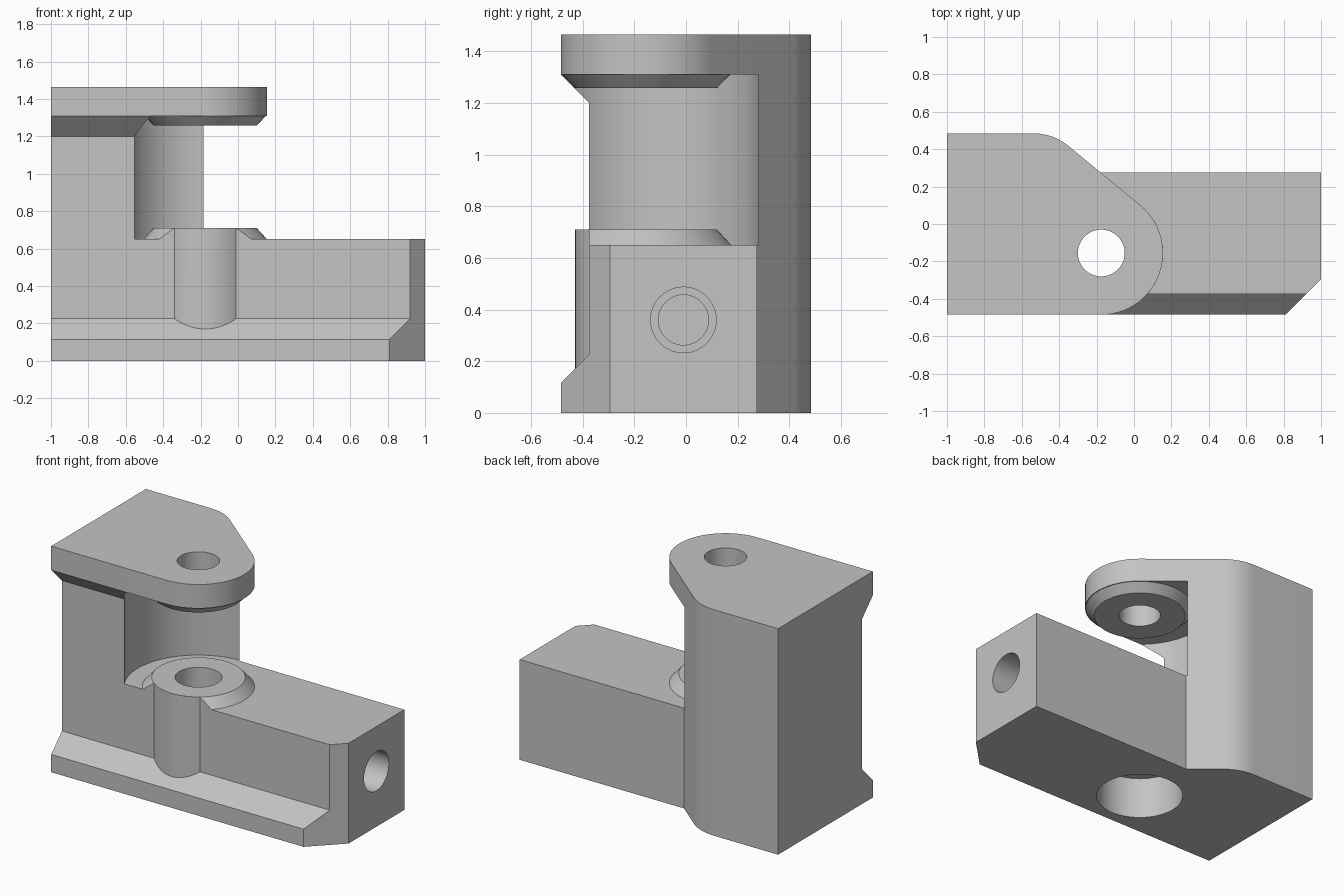
import bpy
import bmesh
from math import sin, cos, pi, radians
from mathutils import Matrix

cube = bpy.data.objects.get("Cube")
if cube:
    bpy.data.objects.remove(cube, do_unlink=True)

grey = bpy.data.materials.new("plain grey")
grey.use_nodes = True
grey.diffuse_color = (0.55, 0.55, 0.55, 1)
grey.node_tree.nodes["Principled BSDF"].inputs["Base Color"].default_value = grey.diffuse_color

FRONT, BACK = -0.485, 0.485
PIN = (-0.175, -0.155)      # axis shared by the bosses and bores
LUG = 0.33                  # radius of the rounded lug


def finish(name, bm):
    bmesh.ops.recalc_face_normals(bm, faces=bm.faces)
    mesh = bpy.data.meshes.new(name)
    bm.to_mesh(mesh)
    bm.free()
    mesh.materials.append(grey)
    obj = bpy.data.objects.new(name, mesh)
    bpy.context.collection.objects.link(obj)
    return obj


def prism(name, points, low, high, along_x=False):
    """Extrude an outline along z, or a y-z section along x."""
    bm = bmesh.new()
    place = (lambda a, b: (low, a, b)) if along_x else (lambda a, b: (a, b, low))
    face = bm.faces.new([bm.verts.new(place(a, b)) for a, b in points])
    out = bmesh.ops.extrude_face_region(bm, geom=[face])
    shift = (high - low, 0, 0) if along_x else (0, 0, high - low)
    bmesh.ops.translate(bm, verts=[v for v in out["geom"] if isinstance(v, bmesh.types.BMVert)], vec=shift)
    return finish(name, bm)


def lathe(name, profile, matrix=None, steps=72):
    """Solid of revolution from (radius, height) pairs, on the pin axis by default."""
    bm = bmesh.new()
    rings = [[bm.verts.new((r * cos(2 * pi * i / steps), r * sin(2 * pi * i / steps), z))
              for i in range(steps)] for r, z in profile]
    for a, b in zip(rings, rings[1:]):
        for i in range(steps):
            j = (i + 1) % steps
            bm.faces.new((a[i], a[j], b[j], b[i]))
    bm.faces.new(rings[0])
    bm.faces.new(rings[-1])
    bm.transform(matrix or Matrix.Translation((*PIN, 0)))
    return finish(name, bm)


def combine(target, tool, operation):
    tool.hide_render = True
    mod = target.modifiers.new("join", 'BOOLEAN')
    mod.operation, mod.solver, mod.object = operation, 'EXACT', tool
    bpy.context.view_layer.objects.active = target
    bpy.ops.object.modifier_apply(modifier=mod.name)
    bpy.data.objects.remove(tool, do_unlink=True)


def arc(center, radius, start, end, steps):
    return [(center[0] + radius * cos(start + (end - start) * i / steps),
             center[1] + radius * sin(start + (end - start) * i / steps)) for i in range(steps + 1)]


# Column outline: rounded lug, slanted flank and filleted back corner
slant = radians(50.5)
fillet = 0.3
fillet_y = BACK - fillet
flank = PIN[0] * cos(slant) + PIN[1] * sin(slant) + LUG
fillet_x = (flank - fillet - fillet_y * sin(slant)) / cos(slant)
outline = [(-1, FRONT)]
outline += arc(PIN, LUG, -pi / 2, slant, 32)
outline += arc((fillet_x, fillet_y), fillet, slant, pi / 2, 12)
outline += [(-1, BACK)]
body = prism("bracket_body", outline, 0, 1.465)

# Round gap between the arm and the lug
combine(body, lathe("gap_cutter", [(0.437, 0.65), (0.437, 1.31)]), 'DIFFERENCE')

# Lower arm with a chamfered front corner
arm = [(-1, FRONT), (0.81, FRONT), (1, -0.295), (1, 0.275), (-1, 0.275)]
combine(body, prism("arm", arm, 0, 0.65), 'UNION')

# Raised conical pad on the arm
combine(body, lathe("lower_pad", [(0.33, 0.6), (0.33, 0.65), (0.275, 0.71)]), 'UNION')

# Recessed front face with sloped ends
recess = [(-0.375, 0.225), (-0.6, 0), (-0.6, 1.425), (-0.375, 1.2)]
combine(body, prism("recess_cutter", recess, -1.2, 1.2, along_x=True), 'DIFFERENCE')

# Upright boss bulging from the recess, and the conical pad under the lug
combine(body, lathe("front_boss", [(0.2745, 0.08), (0.2745, 0.71)]), 'UNION')
combine(body, lathe("upper_pad", [(0.275, 1.258), (0.325, 1.31), (0.29, 1.36)]), 'UNION')

# Pin bores, the wide bore from below, and the stepped end bore
combine(body, lathe("upper_bore", [(0.125, 1.1), (0.125, 1.6)]), 'DIFFERENCE')
combine(body, lathe("lower_bore", [(0.26, -0.1), (0.26, 0.27), (0.138, 0.27), (0.138, 0.85)]), 'DIFFERENCE')
end = Matrix.Translation((0, -0.01, 0.36)) @ Matrix.Rotation(pi / 2, 4, 'Y')
combine(body, lathe("end_bore", [(0.097, 0.35), (0.097, 0.45), (0.127, 0.45), (0.127, 1.1)], end), 'DIFFERENCE')

# Smooth curves, sharp edges
bpy.ops.object.select_all(action='DESELECT')
body.select_set(True)
bpy.context.view_layer.objects.active = body
bpy.ops.object.shade_smooth_by_angle(angle=radians(25))
